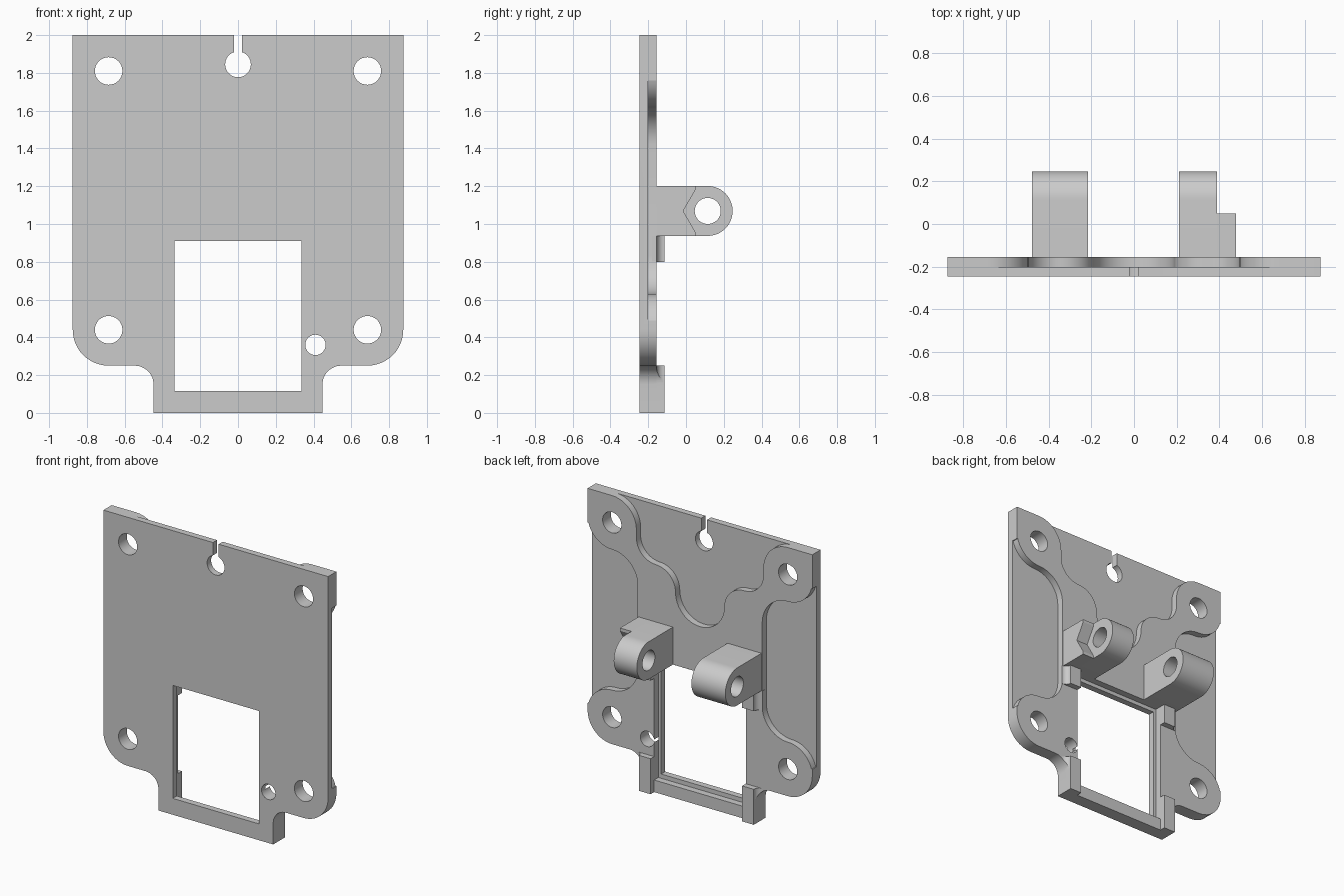
import bpy, bmesh
from math import cos, sin, radians

cube = bpy.data.objects.get("Cube")
if cube:
    bpy.data.objects.remove(cube, do_unlink=True)

grey = bpy.data.materials.new("plain_grey")
grey.use_nodes = True
grey.diffuse_color = (0.6, 0.6, 0.6, 1)
grey.node_tree.nodes["Principled BSDF"].inputs["Base Color"].default_value = (0.6, 0.6, 0.6, 1)

FRONT, THIN, BACK, LIP = -0.247, -0.202, -0.155, -0.115


def arc(cx, cz, r, start, end, steps=12):
    angles = [radians(start + (end - start) * i / steps) for i in range(steps + 1)]
    return [(cx + r * cos(a), cz + r * sin(a)) for a in angles]


def rect(x0, x1, z0, z1):
    return [(x0, z0), (x1, z0), (x1, z1), (x0, z1)]


def flip(points):
    return [(-x, z) for x, z in reversed(points)]


def prism(name, outline, lo, hi, axis="y"):
    """Extrude a flat outline along one axis."""
    place = {"x": lambda a, b, d: (d, a, b),
             "y": lambda a, b, d: (a, d, b),
             "z": lambda a, b, d: (a, b, d)}[axis]
    bm = bmesh.new()
    ends = [[bm.verts.new(place(a, b, d)) for a, b in outline] for d in (lo, hi)]
    bm.faces.new(ends[0])
    bm.faces.new(ends[1])
    n = len(outline)
    for i in range(n):
        j = (i + 1) % n
        bm.faces.new((ends[0][i], ends[0][j], ends[1][j], ends[1][i]))
    bmesh.ops.recalc_face_normals(bm, faces=bm.faces)
    mesh = bpy.data.meshes.new(name)
    bm.to_mesh(mesh)
    bm.free()
    mesh.materials.append(grey)
    obj = bpy.data.objects.new(name, mesh)
    bpy.context.collection.objects.link(obj)
    return obj


def combine(obj, tool, operation="DIFFERENCE"):
    """Apply a boolean and discard the tool."""
    bpy.context.view_layer.objects.active = obj
    mod = obj.modifiers.new("combine", "BOOLEAN")
    mod.operation, mod.object, mod.solver = operation, tool, "EXACT"
    bpy.ops.object.modifier_apply(modifier=mod.name)
    bpy.data.objects.remove(tool, do_unlink=True)


def drill(obj, a, b, r, axis="y"):
    combine(obj, prism("drill", arc(a, b, r, 0, 350, 35), -1, 1, axis))


# Plate outline: rounded lower corners flowing into a narrow bottom tab
half = [(0.447, 0)] + arc(0.547, 0.15, 0.1, 180, 90)
half += arc(0.685, 0.44, 0.19, -90, 0) + [(0.875, 2)]
outline = half + flip(half)
plate = prism("mounting_plate", outline, FRONT, BACK)

# Shallow wavy recess along the top of the back
wave = arc(0, 1.45, 0.19, -90, 0) + arc(0.345, 1.45, 0.155, 180, 90)[1:]
wave += arc(0.345, 1.755, 0.15, -90, 0) + arc(0.685, 1.81, 0.19, 180, 90)
wave += [(0.685, 2.1)]
combine(plate, prism("top_recess", wave + flip(wave)[:-1], THIN, 0))

# Shallow recesses down both sides, between the corner bosses
side = [(1, 1.76)] + arc(0.685, 1.81, 0.19, -15, -90)
side += arc(0.685, 1.42, 0.2, 90, 180)
side += arc(0.685, 0.83, 0.2, 180, 270) + arc(0.685, 0.44, 0.19, 90, 15)
side += [(1, 0.49)]
for points in (side, flip(side)):
    combine(plate, prism("side_recess", points, THIN, 0))

# Window with a stepped rear edge
combine(plate, prism("window", rect(-0.335, 0.335, 0.115, 0.91), -1, 1))
combine(plate, prism("window_step", rect(-0.357, 0.357, 0.085, 0.937), THIN, 0))

# Screw holes and the keyhole slot
for x in (-0.685, 0.685):
    for z in (0.44, 1.81):
        drill(plate, x, z, 0.073)
drill(plate, 0.41, 0.36, 0.054)
drill(plate, 0, 1.845, 0.068)
combine(plate, prism("slot", rect(-0.022, 0.022, 1.85, 2.1), -1, 1))
parts = [plate]

# Hinge arms with rounded ends
arm = [(-0.18, 0.937)] + arc(0.115, 1.069, 0.132, -90, 90, 24) + [(-0.18, 1.201)]
for name, x0, x1 in (("right_hinge_arm", -0.479, -0.215), ("left_hinge_arm", 0.21, 0.39)):
    obj = prism(name, arm, x0, x1, "x")
    drill(obj, 0.115, 1.069, 0.069, "x")
    parts.append(obj)

# Nut seat beside the left arm, ending in a V
seat = [(-0.18, 0.937), (0.05, 0.937), (0.05, 0.957), (-0.015, 1.069),
        (0.05, 1.181), (0.05, 1.201), (-0.18, 1.201)]
parts.append(prism("left_nut_seat", seat, 0.389, 0.479, "x"))

# Window rails: flat inside, with a concave outer fillet
rail = [(0.357, -0.18), (0.357, LIP)] + arc(0.487, LIP, 0.04, 180, 270, 8)
rail += [(0.487, -0.18)]
for label, points in (("left", rail), ("right", flip(rail))):
    parts.append(prism(label + "_upper_clip", points, 0.8, 0.937, "z"))
    post = prism(label + "_lower_post", points, 0, 0.25, "z")
    combine(post, prism("trim", outline, -1, 1), "INTERSECT")
    parts.append(post)

# Smooth curved walls, keep the edges sharp
bpy.ops.object.select_all(action="DESELECT")
for obj in parts:
    obj.select_set(True)
bpy.context.view_layer.objects.active = plate
bpy.ops.object.shade_smooth_by_angle(angle=radians(30))
